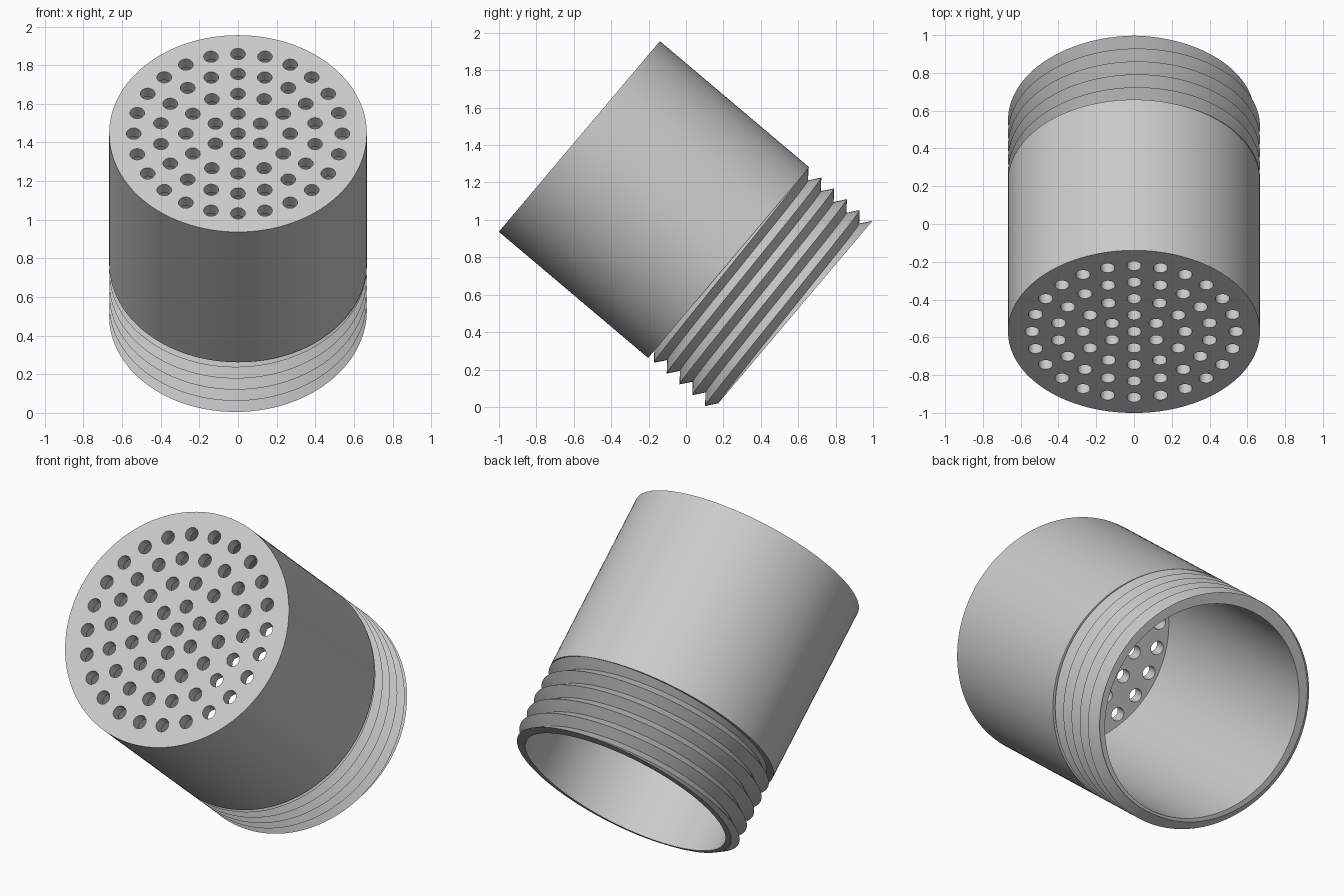
import bpy, bmesh, math
from mathutils import Matrix, Vector

if "Cube" in bpy.data.objects:
    bpy.data.objects.remove(bpy.data.objects["Cube"], do_unlink=True)

RADIUS, BORE = 0.667, 0.597       # outer and inner radius
CAP = 0.067                       # thickness of the perforated end
SHOULDER, LENGTH = 1.045, 1.488   # thread start and open end, measured from the cap
PITCH, DEPTH = 0.0895, 0.057      # thread
SIDES = 128
TILT = math.radians(49.8)


def new_object(name, bm):
    mesh = bpy.data.meshes.new(name)
    bm.to_mesh(mesh)
    bm.free()
    obj = bpy.data.objects.new(name, mesh)
    bpy.context.collection.objects.link(obj)
    return obj


def thread_point(t, crest):
    """Radius and distance on a V thread that has a crest at the given distance."""
    t = min(max(t, SHOULDER), LENGTH)
    phase = ((t - crest) / PITCH) % 1.0
    return RADIUS - DEPTH * 2 * min(phase, 1 - phase), t


def column(angle):
    """Section of the wall at one angle, from cap edge round to the inner cap."""
    crest = LENGTH + PITCH * (0.25 - angle / math.tau)
    thread = [thread_point(crest + PITCH * j / 2, crest) for j in range(-12, 5)]
    return [(RADIUS, 0), (RADIUS, SHOULDER), *thread, (BORE, LENGTH), (BORE, CAP)]


# Cup shell with a helical thread at the open end
bm = bmesh.new()
columns = []
for i in range(SIDES + 1):
    a = math.tau * i / SIDES
    columns.append([bm.verts.new((r * math.cos(a), r * math.sin(a), -t)) for r, t in column(a)])
for left, right in zip(columns, columns[1:]):
    for k in range(len(left) - 1):
        bm.faces.new((left[k], left[k + 1], right[k + 1], right[k]))
bmesh.ops.remove_doubles(bm, verts=bm.verts, dist=1e-5)
bmesh.ops.holes_fill(bm, edges=bm.edges, sides=0)
bmesh.ops.recalc_face_normals(bm, faces=bm.faces)
shell = new_object("threaded_cup", bm)

# Drill pins: one in the centre and four rings of holes
bm = bmesh.new()
spots = [Vector((0, 0, 0))]
for ring in range(1, 5):
    for k in range(6 * ring):
        a = math.pi / 2 + math.tau * k / (6 * ring)
        spots.append(Vector((math.cos(a), math.sin(a), 0)) * 0.135 * ring)
for spot in spots:
    bmesh.ops.create_cone(bm, cap_ends=True, segments=24, radius1=0.038, radius2=0.038,
                          depth=0.3, matrix=Matrix.Translation(spot))
pins = new_object("hole_cutter", bm)
pins.hide_render = True

# Drill the cap
drill = shell.modifiers.new("holes", 'BOOLEAN')
drill.operation = 'DIFFERENCE'
drill.solver = 'EXACT'
drill.object = pins
bpy.ops.object.select_all(action='DESELECT')
shell.select_set(True)
bpy.context.view_layer.objects.active = shell
bpy.ops.object.modifier_apply(modifier=drill.name)
bpy.data.objects.remove(pins, do_unlink=True)
bpy.ops.object.shade_smooth_by_angle(angle=math.radians(30))

# Colour
grey = bpy.data.materials.new("light_grey")
grey.use_nodes = True
colour = (0.6, 0.6, 0.6, 1)
grey.diffuse_color = colour
grey.node_tree.nodes["Principled BSDF"].inputs["Base Color"].default_value = colour
shell.data.materials.clear()
shell.data.materials.append(grey)

# Lean the cup so the perforated end faces forward and up
shell.location = (0, -0.57, 1.446)
shell.rotation_euler = (TILT, 0, 0)
